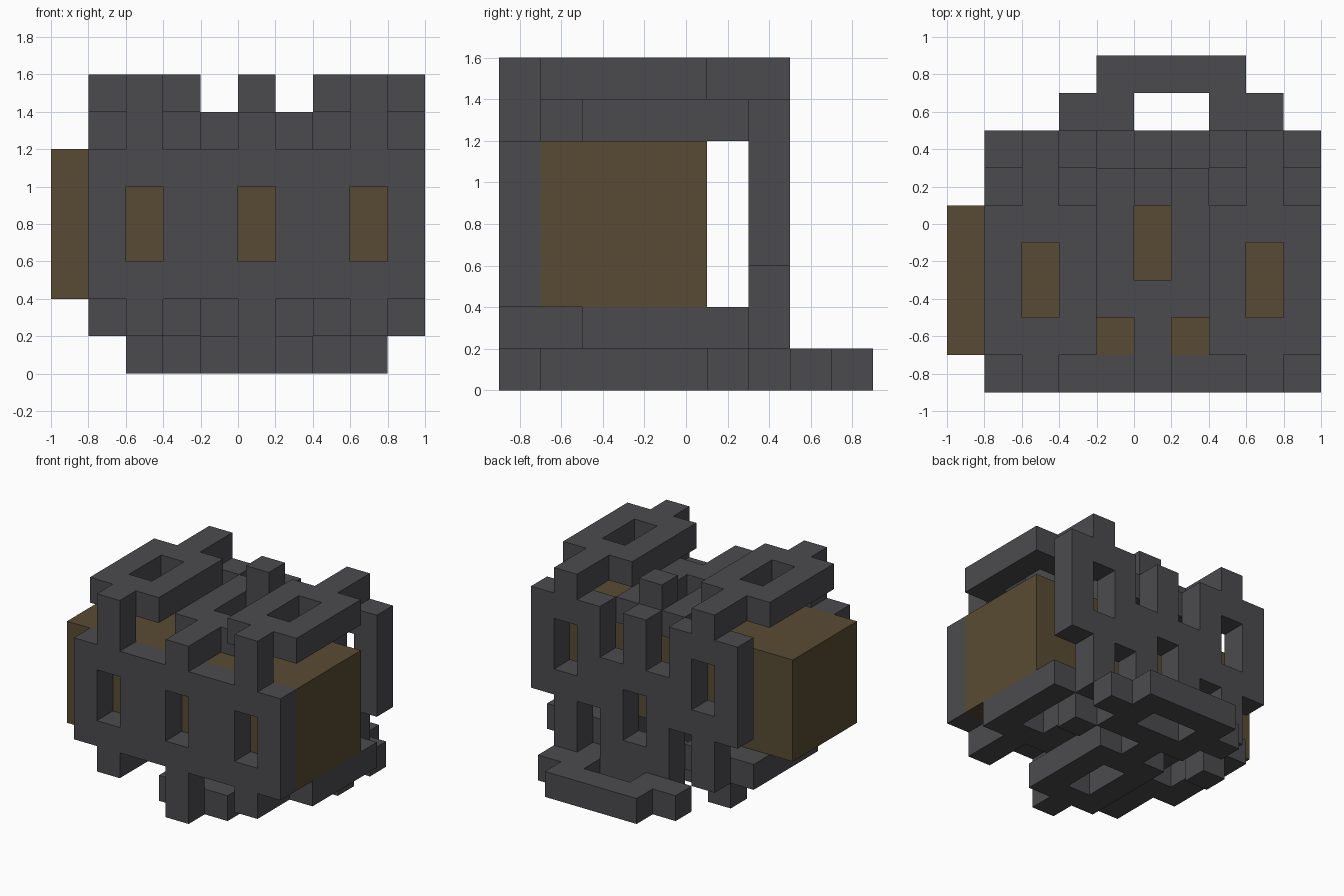
import bpy, bmesh

if "Cube" in bpy.data.objects:
    bpy.data.objects.remove(bpy.data.objects["Cube"])

CELL = 0.2  # edge length of one cube cell


def material(name, rgb):
    m = bpy.data.materials.new(name)
    m.diffuse_color = (*rgb, 1.0)
    m.use_nodes = True
    m.node_tree.nodes["Principled BSDF"].inputs["Base Color"].default_value = m.diffuse_color
    return m


def block(x, y, z):
    """Set of cells in half-open index ranges."""
    return {(i, j, k) for i in range(*x) for j in range(*y) for k in range(*z)}


def build(name, cells, mat):
    """Make a mesh from the outer skin of a set of cells."""
    bm = bmesh.new()
    verts = {}

    def vert(p):
        if p not in verts:
            verts[p] = bm.verts.new((p[0] * CELL - 1.0, p[1] * CELL - 0.9, p[2] * CELL))
        return verts[p]

    for c in sorted(cells):
        for axis in range(3):
            u, v = (axis + 1) % 3, (axis + 2) % 3
            for side in (0, 1):
                n = list(c)
                n[axis] += 1 if side else -1
                if tuple(n) in cells:
                    continue
                ring = []
                for du, dv in ((0, 0), (1, 0), (1, 1), (0, 1)):
                    p = list(c)
                    p[axis] += side
                    p[u] += du
                    p[v] += dv
                    ring.append(vert(tuple(p)))
                bm.faces.new(ring if side else ring[::-1])
    mesh = bpy.data.meshes.new(name)
    bm.to_mesh(mesh)
    bm.free()
    mesh.materials.append(mat)
    obj = bpy.data.objects.new(name, mesh)
    bpy.context.collection.objects.link(obj)
    return obj


def loop(x0):
    """Three-cell-wide band of four slotted plates around the core."""
    wide, mid = (x0, x0 + 3), (x0 + 1, x0 + 2)
    # front plate with slot and long tabs
    front = block(wide, (0, 1), (2, 6)) | block(mid, (0, 1), (1, 8))
    front -= block(mid, (0, 1), (3, 5))
    # back plate, one cell higher
    back = block(wide, (6, 7), (3, 7)) | block(mid, (6, 7), (1, 8))
    back -= block(mid, (6, 7), (4, 6))
    # top plate
    top = block(wide, (1, 5), (7, 8)) | block(mid, (0, 7), (7, 8))
    top -= block(mid, (2, 4), (7, 8))
    # bottom plate, one cell further back, with a stud below
    bottom = block(wide, (2, 6), (1, 2)) | block(mid, (0, 7), (1, 2))
    bottom -= block(mid, (3, 5), (1, 2))
    stud = block(mid, (5, 6), (0, 1))
    return front | back | top | bottom | stud


grey = material("dark grey", (0.071, 0.069, 0.077))
brown = material("olive brown", (0.099, 0.071, 0.033))

# solid core
build("core_block", block((0, 10), (1, 5), (2, 6)), brown)

# sleeve: two outer loops and an upside-down middle loop
sleeve = loop(1) | loop(7) | {(i, j, 7 - k) for i, j, k in loop(4)}
build("sleeve", sleeve, grey)

# slotted plate lying behind, with a tab at each end
plate = block((4, 8), (6, 9), (0, 1)) | block((3, 9), (7, 8), (0, 1))
plate -= block((5, 7), (7, 8), (0, 1))
build("rear_plate", plate - sleeve, grey)
